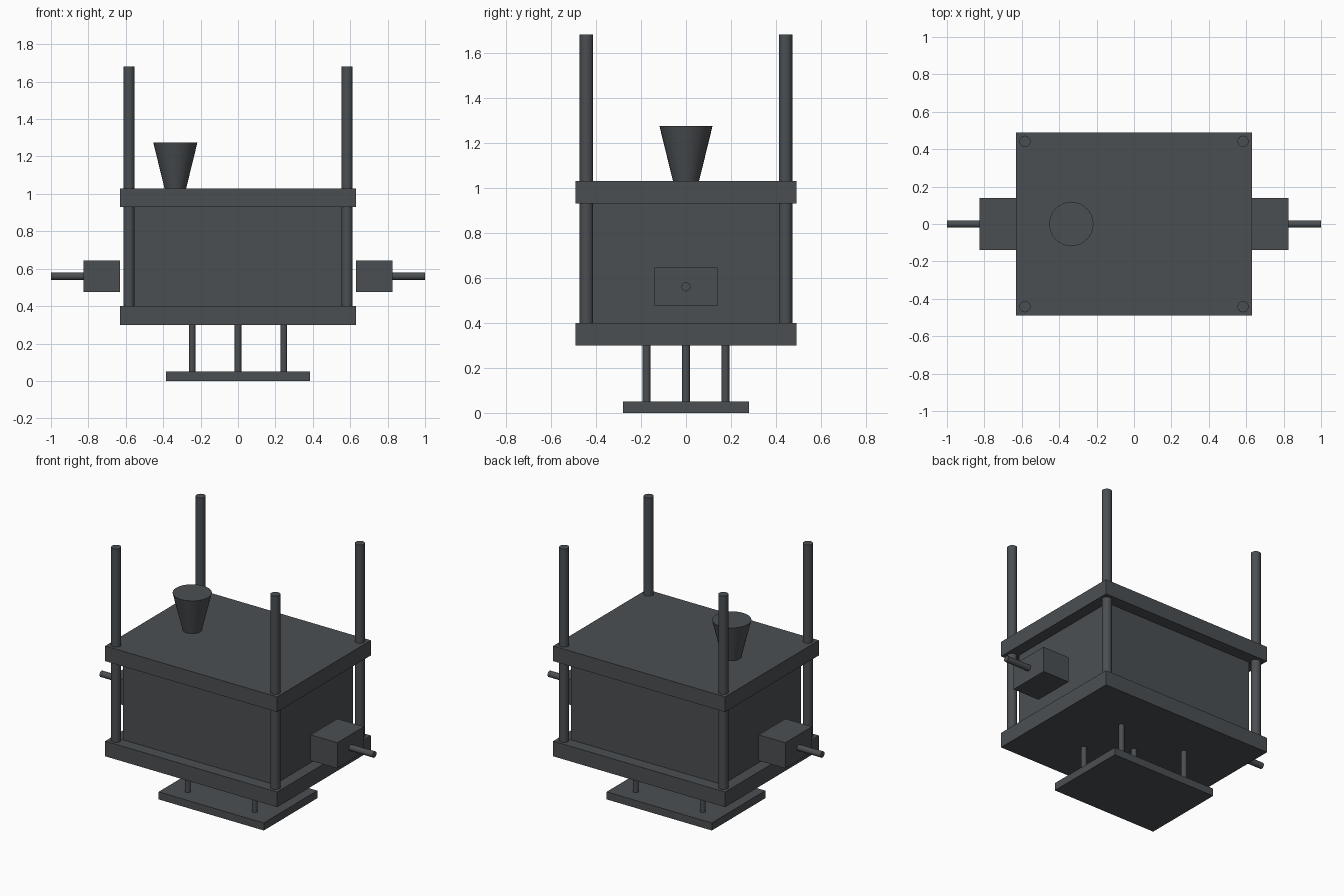
import bpy
import math

if "Cube" in bpy.data.objects:
    bpy.data.objects.remove(bpy.data.objects["Cube"])

dark = bpy.data.materials.new("dark_metal")
dark.diffuse_color = (0.07, 0.078, 0.085, 1)
dark.use_nodes = True
dark.node_tree.nodes["Principled BSDF"].inputs["Base Color"].default_value = dark.diffuse_color


def block(name, x, y, z):
    """Box from (min, max) ranges on each axis."""
    bpy.ops.mesh.primitive_cube_add(size=1, location=[sum(r) / 2 for r in (x, y, z)])
    ob = bpy.context.object
    ob.name = name
    ob.scale = [r[1] - r[0] for r in (x, y, z)]
    bpy.ops.object.transform_apply(location=False, rotation=False, scale=True)
    ob.data.materials.append(dark)
    return ob


def rod(name, centre, r1, length, r2=None, rotation=(0, 0, 0)):
    """Cylinder, or a tapered one when r2 is given."""
    bpy.ops.mesh.primitive_cone_add(vertices=32, radius1=r1, radius2=r1 if r2 is None else r2,
                                    depth=length, location=centre, rotation=rotation)
    ob = bpy.context.object
    ob.name = name
    bpy.ops.object.shade_smooth_by_angle(angle=math.radians(30))
    ob.data.materials.append(dark)
    return ob


# Stacked plates and the main block between them
block("ejector_plate", (-0.385, 0.385), (-0.28, 0.28), (0, 0.05))
block("lower_plate", (-0.63, 0.63), (-0.49, 0.49), (0.30, 0.40))
block("mould_block", (-0.555, 0.555), (-0.412, 0.412), (0.40, 0.93))
block("upper_plate", (-0.63, 0.63), (-0.49, 0.49), (0.93, 1.03))

# Guide posts at the corners and pins below
for sx in (-1, 1):
    for sy in (-1, 1):
        rod("guide_post", (sx * 0.583, sy * 0.442, 1.03), 0.03, 1.30)
        rod("ejector_pin", (sx * 0.245, sy * 0.175, 0.175), 0.0175, 0.25)
rod("centre_pin", (0, 0, 0.175), 0.0175, 0.25)

# Side slides with their shafts
for side, s in (("left", -1), ("right", 1)):
    block(side + "_slide", sorted((s * 0.63, s * 0.825)), (-0.14, 0.14), (0.475, 0.645))
    rod(side + "_shaft", (s * 0.9125, 0, 0.56), 0.02, 0.175, rotation=(0, math.pi / 2, 0))

# Filling funnel
rod("funnel", (-0.335, 0, 1.1525), 0.058, 0.245, r2=0.118)
